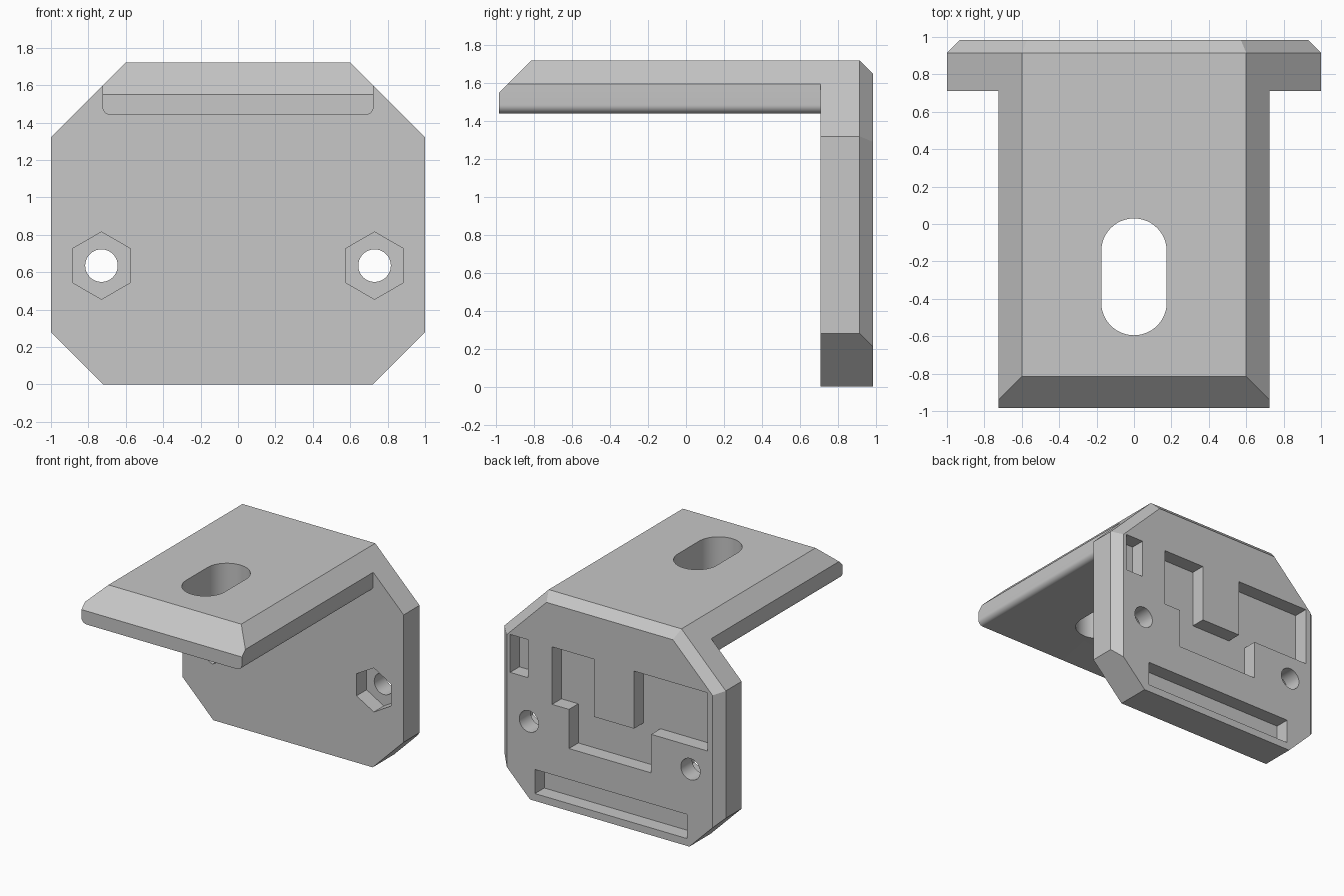
import bpy, bmesh
from math import sin, cos, pi, radians
from mathutils import Vector

if "Cube" in bpy.data.objects:
    bpy.data.objects.remove(bpy.data.objects["Cube"])

grey = bpy.data.materials.new("plain grey")
grey.use_nodes = True
grey.diffuse_color = (0.57, 0.57, 0.57, 1)
grey.node_tree.nodes["Principled BSDF"].inputs["Base Color"].default_value = grey.diffuse_color

BACK, FRONT = 0.985, 0.71   # plate faces along y
TIP = -0.985                # free end of the shelf
TOP = 1.72


def arc(cx, cy, r, start, end, steps):
    """Points on an arc, angles in degrees."""
    angles = [radians(start + (end - start) * i / steps) for i in range(steps + 1)]
    return [(cx + r * cos(a), cy + r * sin(a)) for a in angles]


def circle(cx, cy, r, sides, start=0):
    return arc(cx, cy, r, start, start + 360, sides)[:-1]


def box(x0, x1, z0, z1):
    return [(x0, z0), (x1, z0), (x1, z1), (x0, z1)]


def mirrored(half):
    """Close a right-hand profile with its mirror image."""
    return half + [(-x, z) for x, z in reversed(half)]


def prism(name, points, start, end, axis="Y", slices=()):
    """Extrude an outline along an axis, then slice off bevels (point, normal)."""
    bm = bmesh.new()
    place = (lambda p: (p[0], start, p[1])) if axis == "Y" else (lambda p: (p[0], p[1], start))
    face = bm.faces.new([bm.verts.new(place(p)) for p in points])
    new = bmesh.ops.extrude_face_region(bm, geom=[face])["geom"]
    step = Vector((0, end - start, 0)) if axis == "Y" else Vector((0, 0, end - start))
    bmesh.ops.translate(bm, vec=step, verts=[v for v in new if isinstance(v, bmesh.types.BMVert)])
    for point, normal in slices:
        cut = bmesh.ops.bisect_plane(bm, geom=bm.verts[:] + bm.edges[:] + bm.faces[:], dist=1e-5,
                                     plane_co=point, plane_no=normal, clear_outer=True)["geom_cut"]
        bmesh.ops.edgeloop_fill(bm, edges=[e for e in cut if isinstance(e, bmesh.types.BMEdge)])
    bmesh.ops.recalc_face_normals(bm, faces=bm.faces[:])
    mesh = bpy.data.meshes.new(name)
    bm.to_mesh(mesh)
    bm.free()
    mesh.materials.append(grey)
    obj = bpy.data.objects.new(name, mesh)
    bpy.context.collection.objects.link(obj)
    return obj


def carve(obj, cutters):
    """Subtract the cutters, bake the result and smooth the round walls."""
    for cutter in cutters:
        mod = obj.modifiers.new("cut", "BOOLEAN")
        mod.operation, mod.solver, mod.object = "DIFFERENCE", "EXACT", cutter
    bpy.context.view_layer.update()
    baked = bpy.data.meshes.new_from_object(obj.evaluated_get(bpy.context.evaluated_depsgraph_get()))
    obj.modifiers.clear()
    obj.data = baked
    for cutter in cutters:
        bpy.data.objects.remove(cutter)
    bpy.ops.object.select_all(action="DESELECT")
    obj.select_set(True)
    bpy.context.view_layer.objects.active = obj
    bpy.ops.object.shade_smooth_by_angle(angle=radians(30))


# Mounting plate: octagon, back rim bevelled on the sides, shoulders and top
plate_outline = mirrored([(0.72, 0), (1, 0.28), (1, 1.32), (0.6, TOP)])
bevels = []
for angle, x, z in [(0, 1, 1), (45, 0.8, 1.52), (90, 0, TOP), (135, -0.8, 1.52), (180, -1, 1)]:
    a = radians(angle)
    bevels.append(((x, BACK - 0.07, z), (cos(a), 1, sin(a))))
plate = prism("mounting_plate", plate_outline, FRONT, BACK, slices=bevels)

# Bolt holes with hexagonal nut pockets in the front
cutters = []
for x in (-0.73, 0.73):
    cutters.append(prism("bolt_hole", circle(x, 0.635, 0.087, 48), 0.6, 1.1))
    cutters.append(prism("nut_pocket", circle(x, 0.635, 0.18, 6, 90), 0.6, FRONT + 0.13))

# Shallow recesses in the back
stepped = [(0.52, 1.3), (0.14, 1.3), (0.14, 0.83), (-0.22, 0.83), (-0.22, 1.3), (-0.885, 1.3),
           (-0.885, 0.825), (-0.375, 0.825), (-0.375, 0.51), (0.368, 0.51), (0.368, 0.83), (0.52, 0.83)]
for outline in (stepped, box(0.74, 0.9, 0.99, 1.3), box(-0.7, 0.675, 0.06, 0.257)):
    cutters.append(prism("recess", outline, BACK - 0.12, 1.1))
carve(plate, cutters)

# Shelf: rounded lower edges, bevelled upper edges and tip
half = arc(0.68, 1.485, 0.045, -90, 0, 8) + [(0.725, 1.595), (0.6, TOP)]
shelf = prism("shelf", mirrored(half), TIP, FRONT,
              slices=[((0, TIP + 0.17, TOP), (0, -1, 1))])

# Long adjustment slot
slot = arc(0, -0.145, 0.175, 0, 180, 24) + arc(0, -0.42, 0.175, 180, 360, 24)
carve(shelf, [prism("slot", slot, 1.3, 1.9, axis="Z")])
